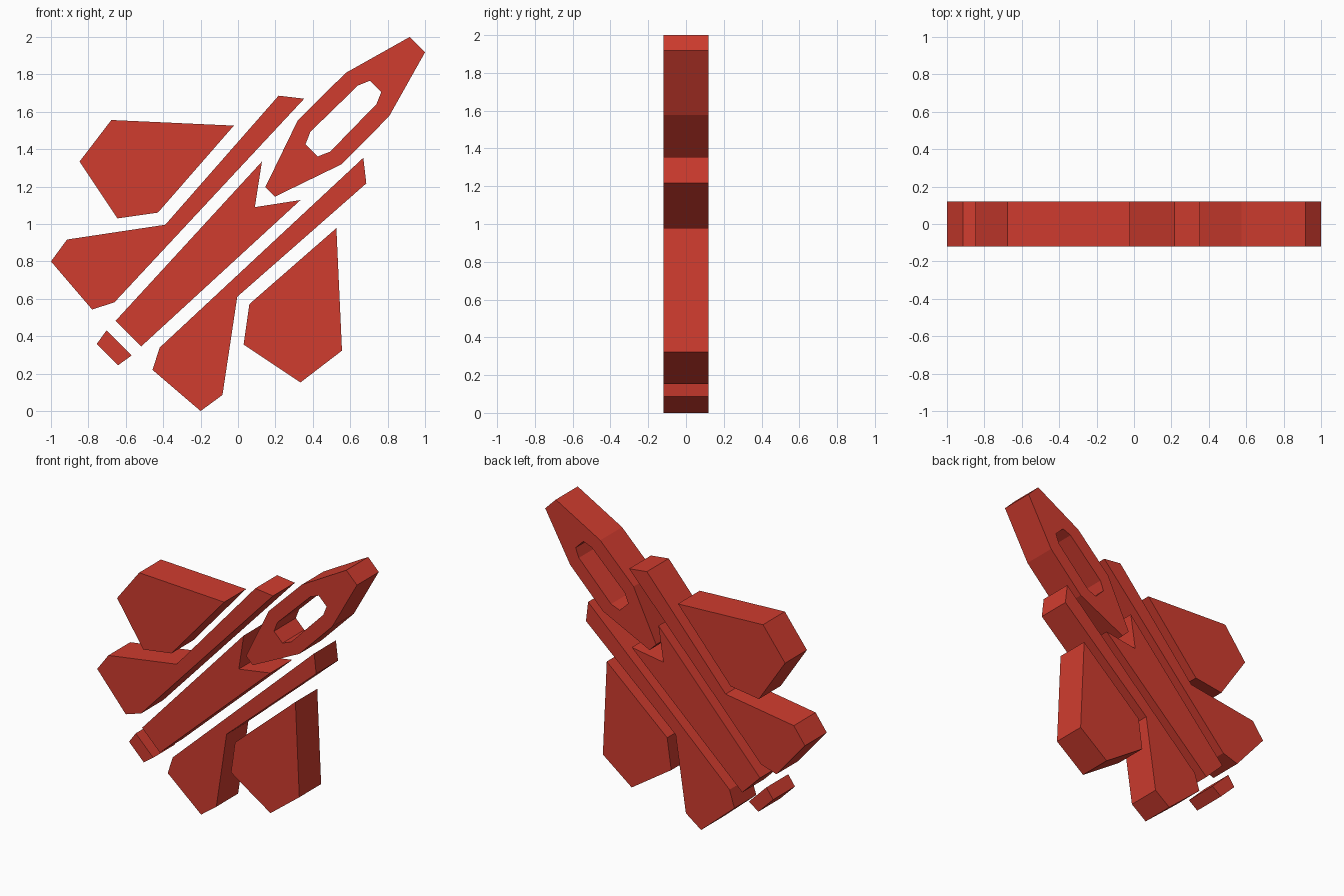
import bpy, bmesh, math

if "Cube" in bpy.data.objects:
    bpy.data.objects.remove(bpy.data.objects["Cube"])

HALF_DEPTH = 0.12

red = bpy.data.materials.new("red")
red.diffuse_color = (0.63, 0.045, 0.028, 1)
red.use_nodes = True
red.node_tree.nodes["Principled BSDF"].inputs["Base Color"].default_value = red.diffuse_color


def mirror(points):
    """Reflect (x, z) points across the jet's diagonal centreline z = x + 1."""
    return [(z - 1, x + 1) for x, z in points]


def whole(half):
    """Close a half outline with its reflection, skipping points on the axis."""
    return half + [p for p in reversed(mirror(half)) if p not in half]


def plate(name, *outlines):
    """Extrude flat outlines (the second one is a hole) along y."""
    curve = bpy.data.curves.new(name, 'CURVE')
    curve.dimensions = '2D'
    curve.fill_mode = 'BOTH'
    curve.extrude = HALF_DEPTH
    for points in outlines:
        spline = curve.splines.new('POLY')
        spline.points.add(len(points) - 1)
        for p, (x, z) in zip(spline.points, points):
            p.co = (x, z, 0, 1)
        spline.use_cyclic_u = True
    temp = bpy.data.objects.new(name + "_outline", curve)
    bpy.context.collection.objects.link(temp)
    bpy.context.view_layer.update()
    mesh = bpy.data.meshes.new_from_object(
        temp.evaluated_get(bpy.context.evaluated_depsgraph_get()))
    bpy.data.objects.remove(temp)

    # weld caps to sides, stand upright, fix normals
    bm = bmesh.new()
    bm.from_mesh(mesh)
    bmesh.ops.remove_doubles(bm, verts=bm.verts, dist=1e-4)
    for v in bm.verts:
        v.co = (v.co.x, -v.co.z, v.co.y)
    bmesh.ops.recalc_face_normals(bm, faces=bm.faces)
    for f in bm.faces:
        f.smooth = False
        f.material_index = 0
    bm.to_mesh(mesh)
    bm.free()
    mesh.materials.clear()
    mesh.materials.append(red)
    mesh.name = name
    obj = bpy.data.objects.new(name, mesh)
    bpy.context.collection.objects.link(obj)


# Wings and the side strakes that end in tailplanes, on both sides
wing = [(-0.677, 1.556), (-0.022, 1.526), (-0.428, 1.061),
        (-0.645, 1.03), (-0.847, 1.334)]
strake = [(0.217, 1.686), (0.354, 1.67), (-0.661, 0.581), (-0.78, 0.543),
          (-1.0, 0.8), (-0.914, 0.917), (-0.389, 0.996)]
for part, outline in (("wing", wing), ("strake_tailplane", strake)):
    plate("left_" + part, outline)
    plate("right_" + part, mirror(outline))

# Central fuselage with a notched front
plate("fuselage", [(0.09, 1.09)] + [(0.128, 1.334), (-0.654, 0.483)]
      + mirror([(-0.654, 0.483), (0.128, 1.334)]))

# Nose with the canopy opening
plate("nose",
      whole([(0.146, 1.197), (0.32, 1.555), (0.576, 1.808), (0.918, 2.0)]),
      whole([(0.361, 1.426), (0.387, 1.493), (0.642, 1.741), (0.706, 1.766)]))

# Exhaust nozzle
plate("exhaust_nozzle", whole([(-0.703, 0.431), (-0.755, 0.359)]))
